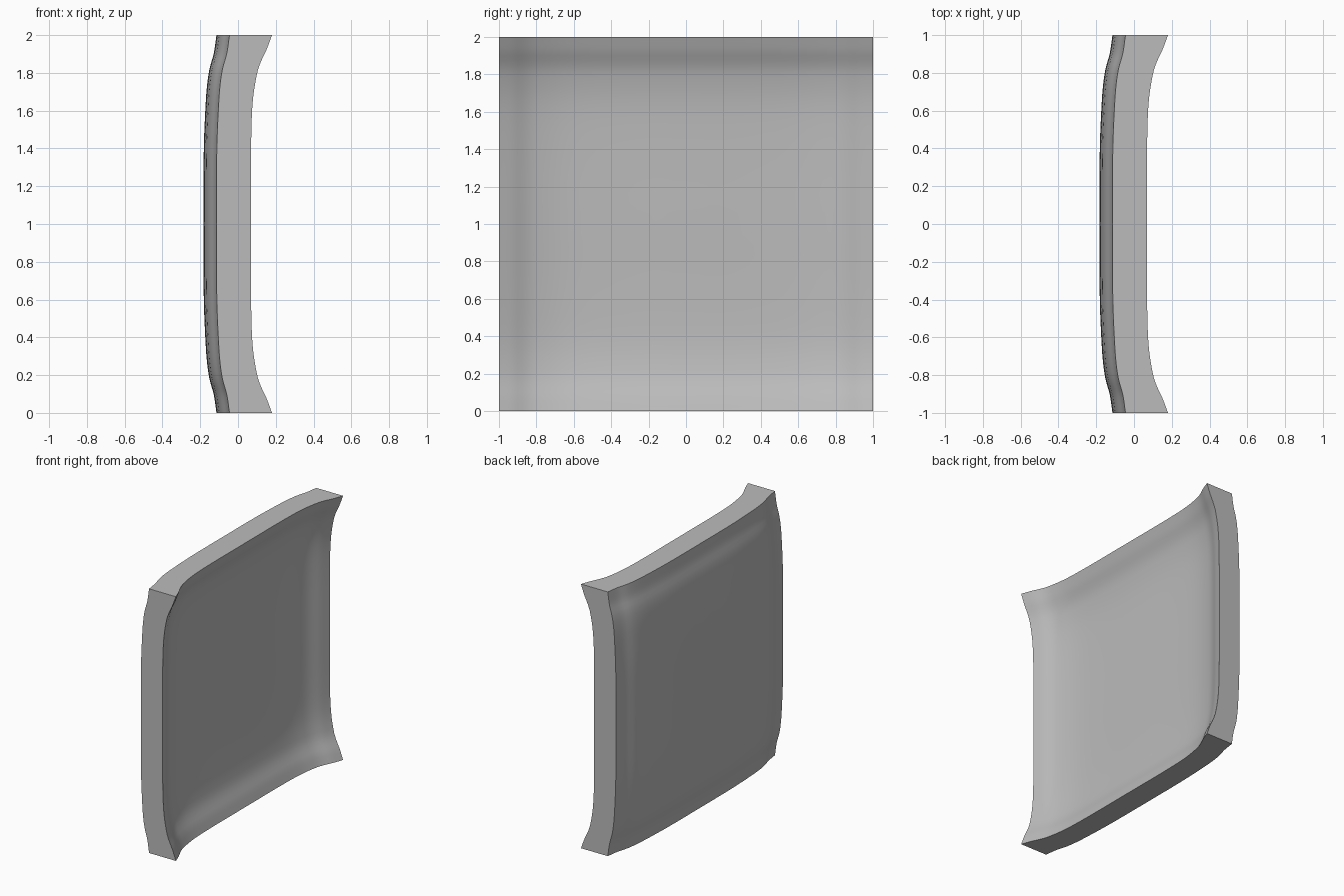
import bpy
import bmesh
import math

cube = bpy.data.objects.get("Cube")
if cube:
    bpy.data.objects.remove(cube, do_unlink=True)

# Rim flare as (distance from centre, offset) for each side of the slab
FRONT_FLARE = [(0, 0), (0.45, 0.001), (0.66, 0.01), (0.81, 0.035),
               (0.87, 0.057), (0.92, 0.081), (1, 0.111)]
BACK_FLARE = [(0, 0), (0.4, 0.002), (0.66, 0.013), (0.76, 0.022),
              (0.83, 0.034), (0.9, 0.054), (1, 0.069)]
FRONT_CENTRE, BACK_CENTRE = -0.042, -0.183


def flare(profile, d):
    """Smooth (Hermite) interpolation of a rim profile."""
    n = len(profile)

    def slope(i):
        a, b = profile[max(i - 1, 0)], profile[min(i + 1, n - 1)]
        return (b[1] - a[1]) / (b[0] - a[0])

    d = min(abs(d), 1)
    i = next(k for k in range(n - 1) if d <= profile[k + 1][0])
    (x0, y0), (x1, y1) = profile[i], profile[i + 1]
    w = x1 - x0
    t = (d - x0) / w
    s = t * t * (3 - 2 * t)
    return (y0 * (1 - s) + y1 * s + w * slope(i) * t * (1 - t) ** 2
            - w * slope(i + 1) * t * t * (1 - t))


# Grid stations, denser towards the rim
STEPS = 56
stations = [math.sin(math.pi / 2 * (2 * i / STEPS - 1)) for i in range(STEPS + 1)]
bm = bmesh.new()


def sheet(centre, profile):
    offsets = [flare(profile, s) for s in stations]
    rows = [[bm.verts.new((centre + fy + fz, y, z + 1))
             for y, fy in zip(stations, offsets)]
            for z, fz in zip(stations, offsets)]
    for a, b in zip(rows, rows[1:]):
        for i in range(STEPS):
            bm.faces.new((a[i], a[i + 1], b[i + 1], b[i]))
    return rows


def border(rows):
    return (rows[0][:-1] + [r[-1] for r in rows[:-1]]
            + rows[-1][:0:-1] + [r[0] for r in rows[:0:-1]])


# Two flared faces joined by flat rim walls
outer = border(sheet(FRONT_CENTRE, FRONT_FLARE))
inner = border(sheet(BACK_CENTRE, BACK_FLARE))
for i in range(len(outer)):
    bm.faces.new((outer[i - 1], outer[i], inner[i], inner[i - 1]))
bmesh.ops.recalc_face_normals(bm, faces=bm.faces[:])

mesh = bpy.data.meshes.new("curved_panel")
bm.to_mesh(mesh)
bm.free()
panel = bpy.data.objects.new("curved_panel", mesh)
bpy.context.collection.objects.link(panel)

# Plain grey finish
grey = bpy.data.materials.new("plain_grey")
grey.use_nodes = True
colour = (0.5, 0.5, 0.5, 1)
grey.diffuse_color = colour
grey.node_tree.nodes["Principled BSDF"].inputs["Base Color"].default_value = colour
mesh.materials.append(grey)

bpy.context.view_layer.objects.active = panel
panel.select_set(True)
bpy.ops.object.shade_smooth_by_angle(angle=math.radians(35))
